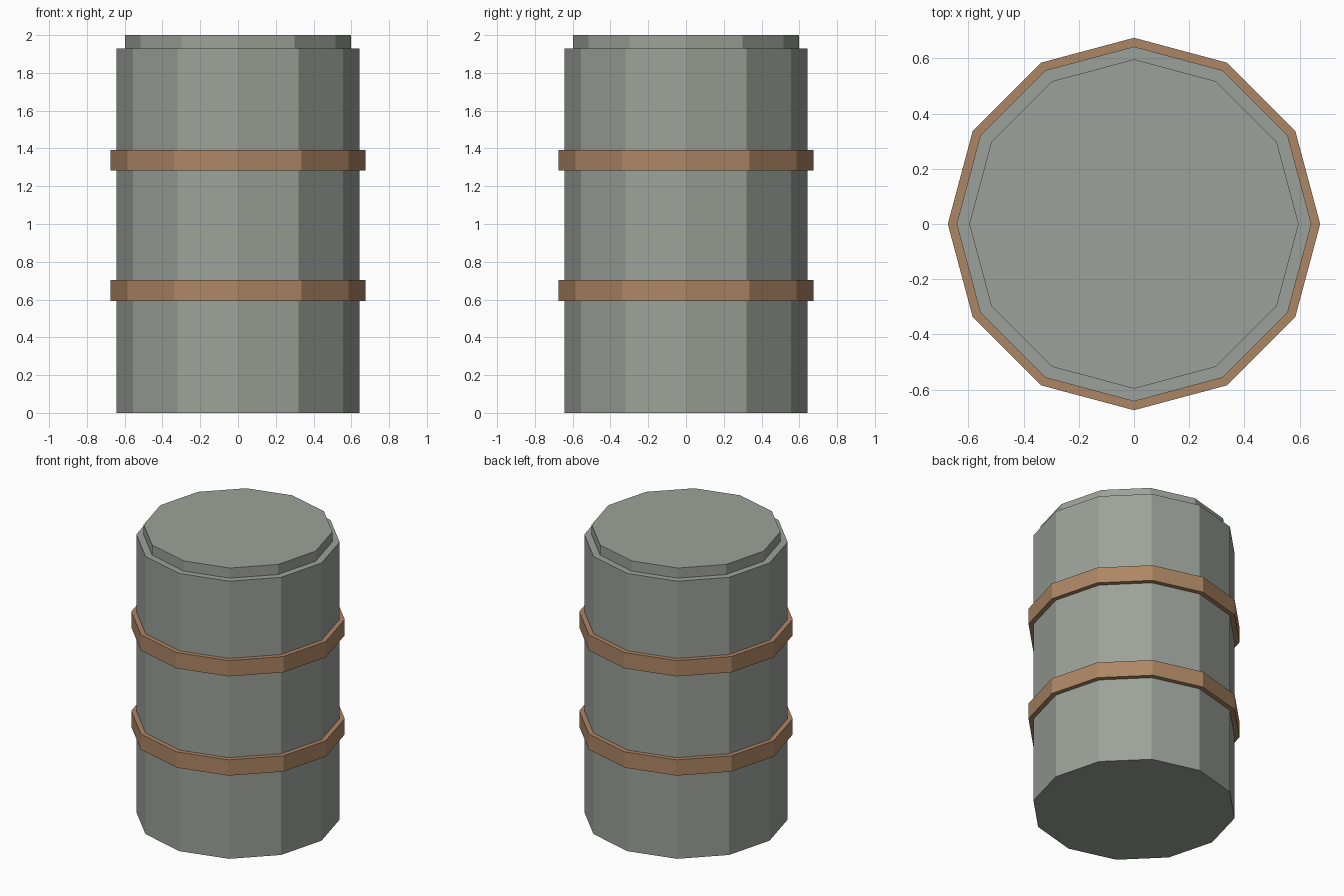
import bpy

cube = bpy.data.objects.get("Cube")
if cube:
    bpy.data.objects.remove(cube, do_unlink=True)

SIDES = 12


def material(name, rgb):
    mat = bpy.data.materials.new(name)
    mat.use_nodes = True
    mat.diffuse_color = (*rgb, 1)
    mat.node_tree.nodes["Principled BSDF"].inputs["Base Color"].default_value = (*rgb, 1)
    return mat


def drum(name, radius, bottom, top, mat):
    """Flat-sided cylinder with corners on the x and y axes."""
    bpy.ops.mesh.primitive_cylinder_add(
        vertices=SIDES, radius=radius, depth=top - bottom,
        location=(0, 0, (bottom + top) / 2))
    obj = bpy.context.object
    obj.name = name
    obj.data.materials.append(mat)
    return obj


grey = material("grey green metal", (0.33, 0.36, 0.32))
rust = material("rusty brown", (0.42, 0.24, 0.13))

# Body and the raised lid
drum("barrel_body", 0.643, 0, 1.93, grey)
drum("barrel_lid", 0.597, 1.92, 2.0, grey)

# Two hoops around the body
for name, bottom in (("lower_hoop", 0.593), ("upper_hoop", 1.283)):
    drum(name, 0.675, bottom, bottom + 0.11, rust)
